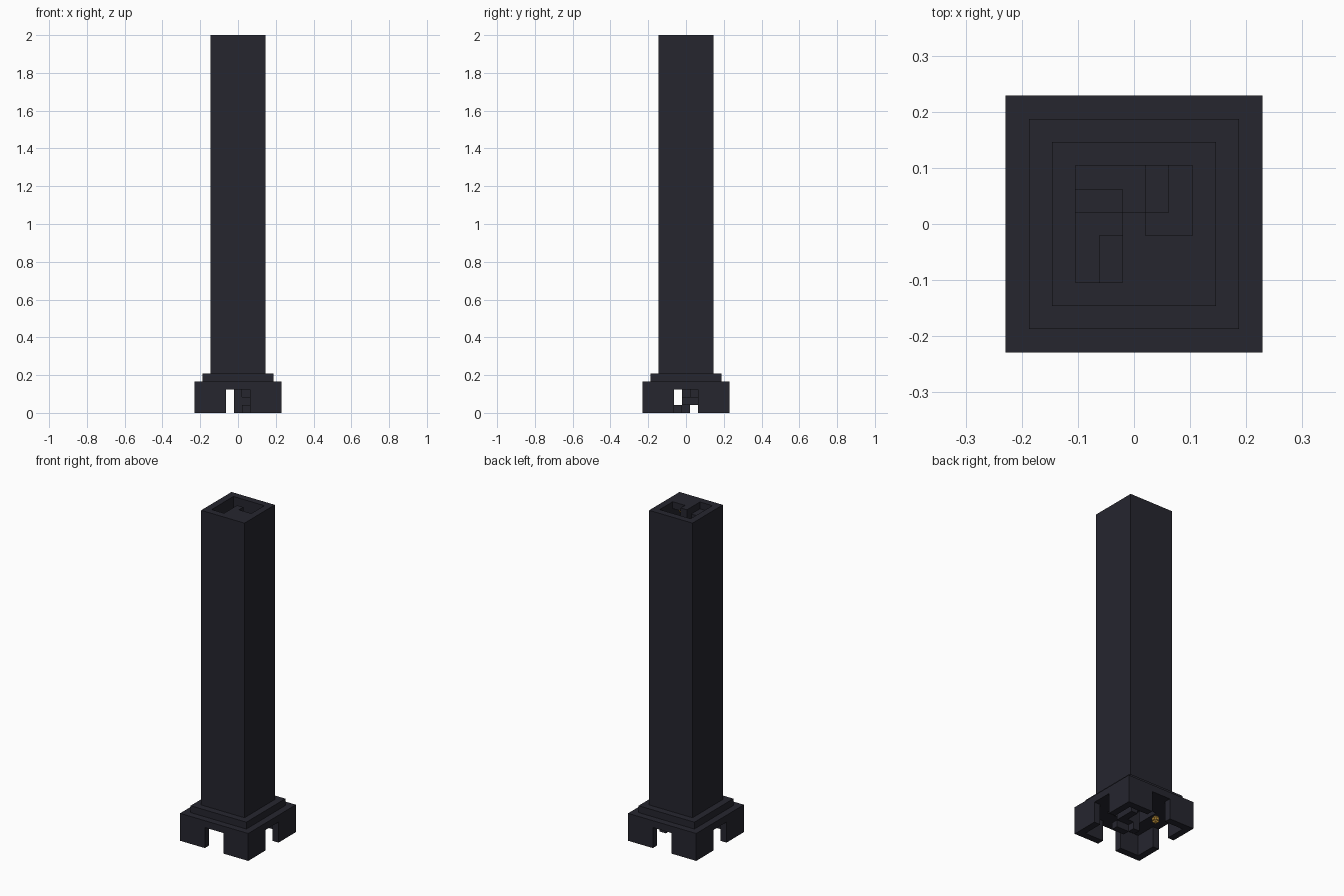
import bpy, bmesh
from mathutils import Matrix, Vector

U = 2 / 48  # one building block

cube = bpy.data.objects.get("Cube")
if cube:
    bpy.data.objects.remove(cube, do_unlink=True)


def material(name, rgb):
    m = bpy.data.materials.new(name)
    m.use_nodes = True
    m.diffuse_color = (*rgb, 1)
    m.node_tree.nodes["Principled BSDF"].inputs["Base Color"].default_value = (*rgb, 1)
    return m


stone = material("dark_stone", (0.019, 0.019, 0.028))
gold = material("gold", (0.6, 0.33, 0.05))


def box(x0, x1, y0, y1, z0, z1, turns=0):
    """Box in block units, turned clockwise by quarter turns about the tower axis."""
    for _ in range(turns % 4):
        x0, x1, y0, y1 = y0, y1, -x1, -x0
    return x0, x1, y0, y1, z0, z1


def ring(outer, inner, z0, z1):
    return [box(-outer, inner, -outer, -inner, z0, z1, q) for q in range(4)]


def build(name, boxes, mat):
    bm = bmesh.new()
    for x0, x1, y0, y1, z0, z1 in boxes:
        centre = Vector((x0 + x1, y0 + y1, z0 + z1)) * U / 2
        size = Matrix.Diagonal((x1 - x0, y1 - y0, z1 - z0, 1))
        bmesh.ops.create_cube(bm, size=U, matrix=Matrix.Translation(centre) @ size)
    mesh = bpy.data.meshes.new(name)
    bm.to_mesh(mesh)
    bm.free()
    mesh.materials.append(mat)
    obj = bpy.data.objects.new(name, mesh)
    bpy.context.collection.objects.link(obj)
    return obj


# Base: hollow hall with a doorway on each side, covered by a ceiling slab
walls = []
for q in range(4):
    walls.append(box(-5.5, -1.5, -5.5, -4.5, 0, 3, q))
    walls.append(box(1.5, 4.5, -5.5, -4.5, 0, 3, q))
build("base_walls", walls, stone)
build("base_ceiling", ring(5.5, 2.5, 3, 4), stone)
build("plinth_step", ring(4.5, 2.5, 4, 5), stone)

# Tower shaft, open at the top
build("shaft", ring(3.5, 2.5, 5, 48), stone)
build("newel_column", [box(-0.5, 0.5, -0.5, 0.5, 0, 48)], stone)

# Spiral stair: straight treads alternate with corner treads
treads = []
for level in range(48):
    half = level // 2
    if level % 2 == 0:
        treads.append(box(-1.5, -0.5, -2.5, -0.5, level, level + 1, 3 - half))
    else:
        q = 2 - half
        treads.append(box(-2.5, -1.5, -2.5, 0.5, level, level + 1, q))
        treads.append(box(-1.5, -0.5, -0.5, 0.5, level, level + 1, q))
build("spiral_stair", treads, stone)
build("top_landing", [box(-1.5, -0.5, -2.5, -0.5, 47, 48, 3)], stone)


# Small gold lamps in opposite corners at the foot and the head of the stair
def lamp(name, x, y, z):
    parts = []
    for a, b, c in ((0.45, 0.2, 0.2), (0.2, 0.45, 0.2), (0.25, 0.25, 0.45)):
        parts.append(box(x - a, x + a, y - b, y + b, z - c, z + c))
    build(name, parts, gold)


lamp("lower_lamp", -2, 2, 1.6)
lamp("upper_lamp", 2, -2, 46.5)
